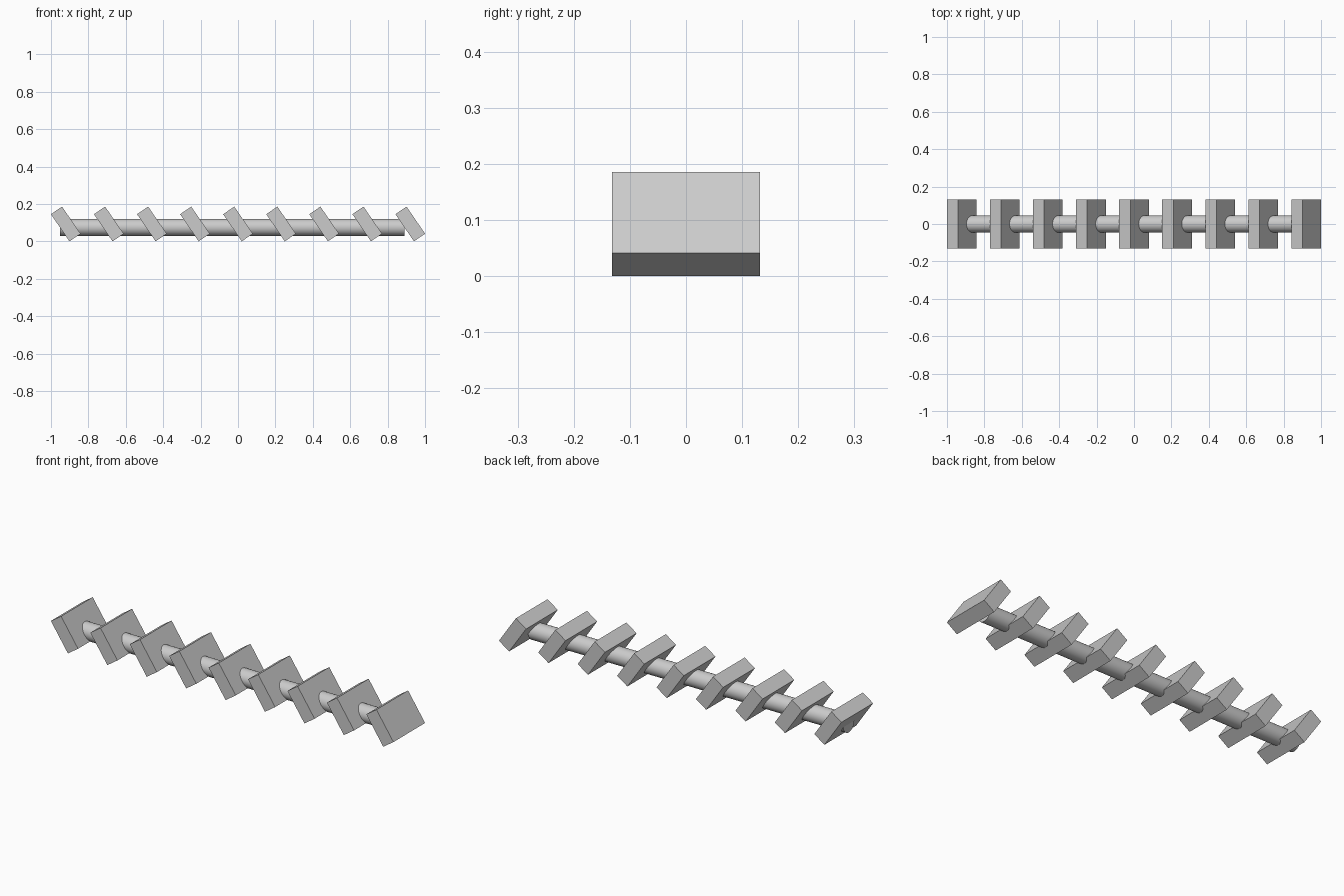
import bpy
from math import radians

cube = bpy.data.objects.get("Cube")
if cube:
    bpy.data.objects.remove(cube, do_unlink=True)

SLAT_COUNT = 9
SLAT_SIZE = (0.072, 0.264, 0.1757)
SLAT_TILT = radians(-34.4)
END_X = 0.921
ROD_RADIUS = 0.0455
ROD_START, ROD_END = -0.951, 0.89

grey = bpy.data.materials.new("plain grey")
grey.use_nodes = True
colour = (0.6, 0.6, 0.6, 1)
grey.diffuse_color = colour
grey.node_tree.nodes["Principled BSDF"].inputs["Base Color"].default_value = colour


def finish(name):
    obj = bpy.context.object
    obj.name = name
    obj.data.materials.append(grey)
    return obj


# Row of tilted slats
for i in range(SLAT_COUNT):
    x = -END_X + 2 * END_X * i / (SLAT_COUNT - 1)
    bpy.ops.mesh.primitive_cube_add(size=1, location=(x, 0, 0.0932),
                                    rotation=(0, SLAT_TILT, 0))
    slat = finish(f"slat_{i + 1}")
    slat.scale = SLAT_SIZE

# Round rod through the slats
bpy.ops.mesh.primitive_cylinder_add(
    vertices=32, radius=ROD_RADIUS, depth=ROD_END - ROD_START,
    location=((ROD_START + ROD_END) / 2, 0, 0.0745),
    rotation=(0, radians(90), 0))
finish("rod")
bpy.ops.object.shade_smooth_by_angle(angle=radians(40))
